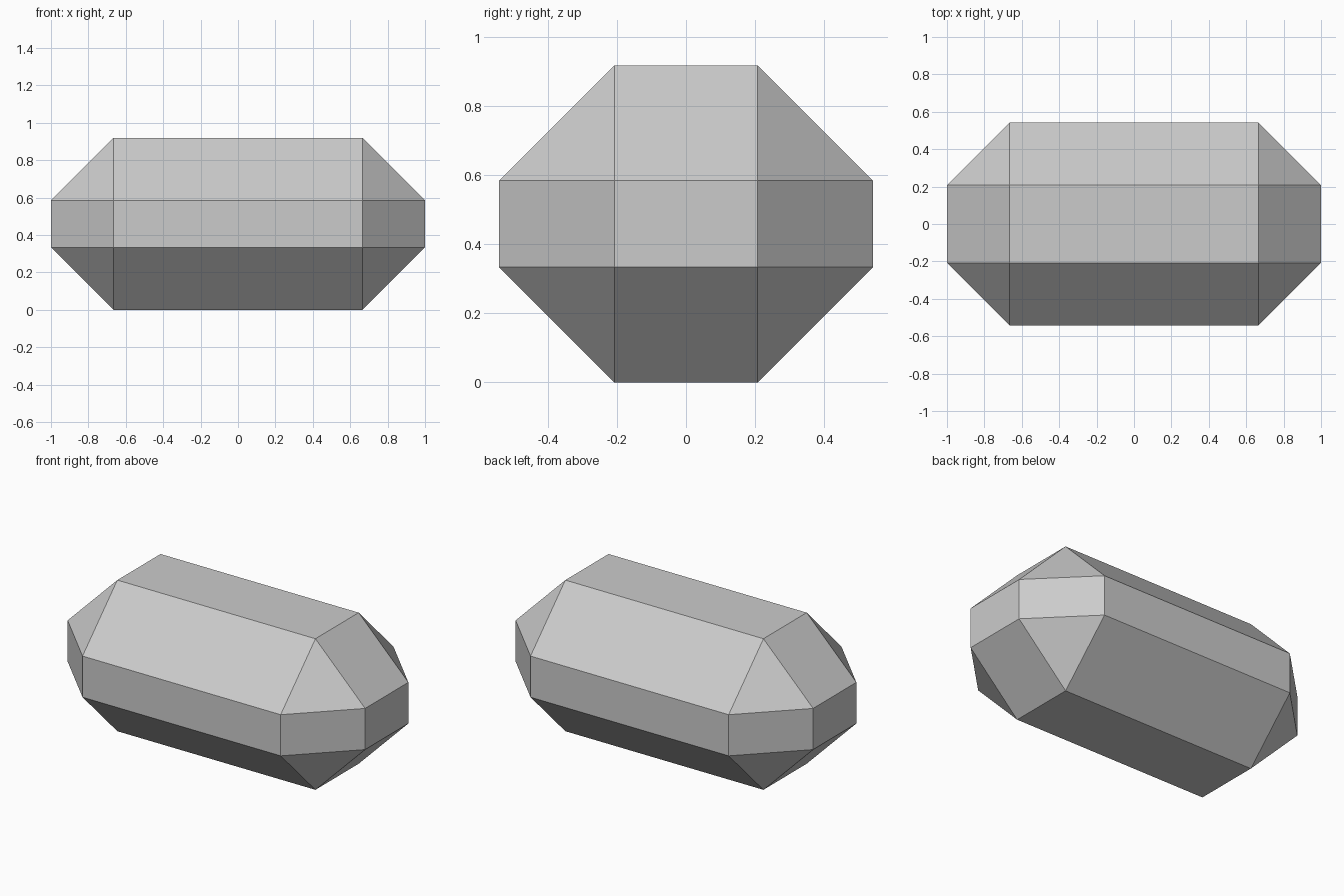
import bpy

# Clear the default cube only
default = bpy.data.objects.get("Cube")
if default:
    bpy.data.objects.remove(default, do_unlink=True)

SIZE = (2.0, 1.083, 0.918)
CHAMFER = 0.334

# Plain grey stone
grey = bpy.data.materials.new("light grey")
grey.use_nodes = True
colour = (0.6, 0.6, 0.6, 1.0)
grey.diffuse_color = colour
grey.node_tree.nodes["Principled BSDF"].inputs["Base Color"].default_value = colour

# Block with every edge cut at 45 degrees, leaving a triangle at each corner
bpy.ops.mesh.primitive_cube_add(size=1, location=(0, 0, SIZE[2] / 2))
block = bpy.context.object
block.name = "chamfered_block"
block.scale = SIZE
bpy.ops.object.transform_apply(location=False, rotation=False, scale=True)
block.data.materials.append(grey)

bevel = block.modifiers.new("edge chamfer", 'BEVEL')
bevel.offset_type = 'OFFSET'
bevel.width = CHAMFER
bevel.segments = 1
bevel.limit_method = 'NONE'
bpy.ops.object.modifier_apply(modifier=bevel.name)
bpy.ops.object.shade_flat()
